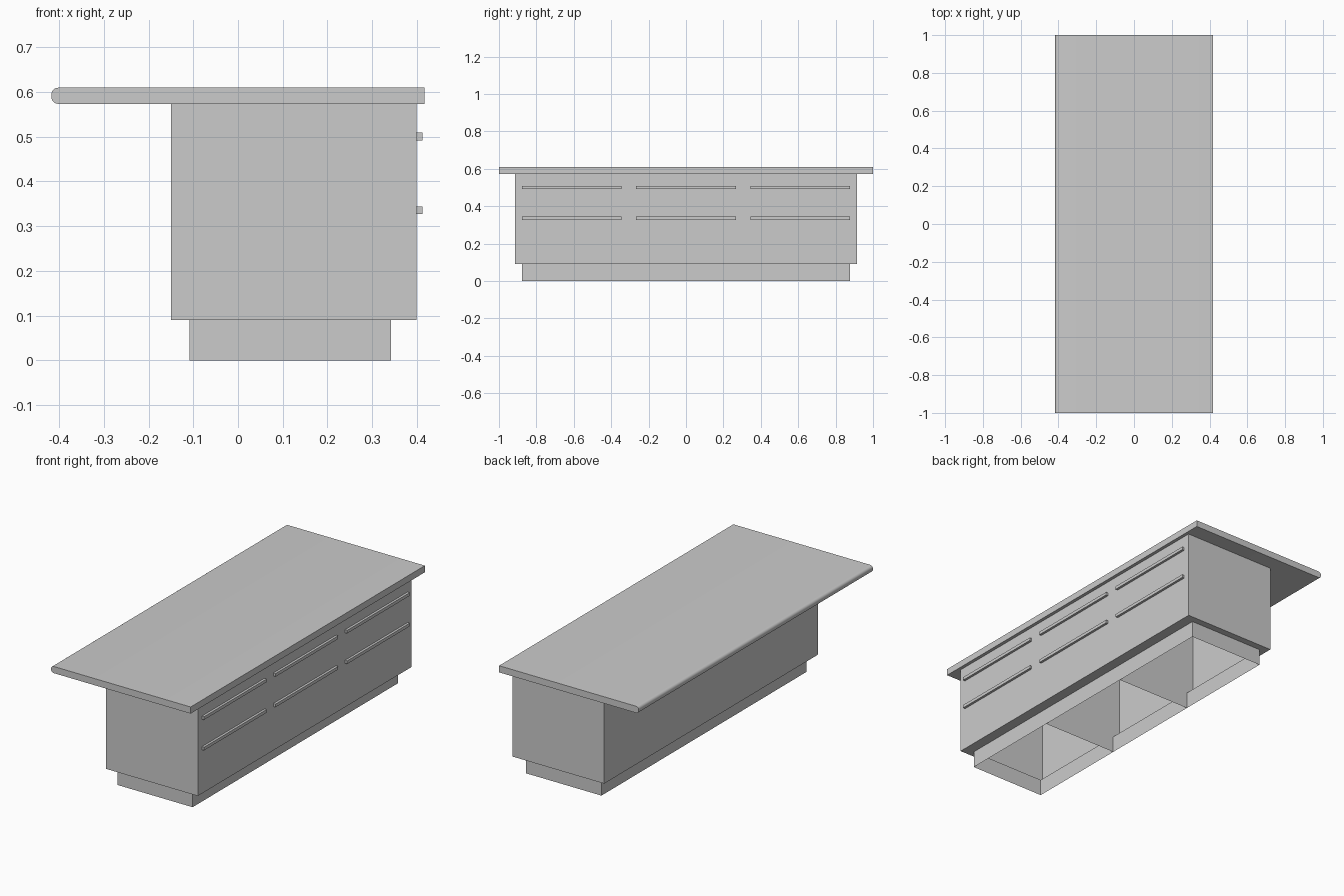
import bpy, bmesh, math

if "Cube" in bpy.data.objects:
    bpy.data.objects.remove(bpy.data.objects["Cube"])

Z_TOP, Z_CTR, Z_BODY = 0.609, 0.573, 0.09
BODY = (-0.15, 0.399, 0.913)      # x min, x max, half depth
PLINTH = (-0.108, 0.342, 0.876)


def finish(name, bm, fix_normals=False):
    if fix_normals:
        bmesh.ops.recalc_face_normals(bm, faces=bm.faces)
    me = bpy.data.meshes.new(name)
    bm.to_mesh(me)
    bm.free()
    ob = bpy.data.objects.new(name, me)
    bpy.context.collection.objects.link(ob)
    return ob


def ring(bm, size, z):
    x0, x1, y = size
    return [bm.verts.new(p) for p in ((x0, -y, z), (x1, -y, z), (x1, y, z), (x0, y, z))]


def shell(name, *levels):
    """Open sheet shell joining rectangular rings from bottom to top."""
    bm = bmesh.new()
    rings = [ring(bm, s, z) for s, z in levels]
    for a, b in zip(rings, rings[1:]):
        for i in range(4):
            j = (i + 1) % 4
            bm.faces.new((a[i], a[j], b[j], b[i]))
    return finish(name, bm)


def prism(name, profile, y0, y1):
    """Closed solid from an x-z profile extruded along y."""
    bm = bmesh.new()
    face = bm.faces.new([bm.verts.new((x, y0, z)) for x, z in profile])
    ext = bmesh.ops.extrude_face_region(bm, geom=[face])["geom"]
    verts = [g for g in ext if isinstance(g, bmesh.types.BMVert)]
    bmesh.ops.translate(bm, verts=verts, vec=(0, y1 - y0, 0))
    return finish(name, bm, True)


# Countertop with rounded overhang edge
R, X = 0.015, 0.417
profile = [(X, Z_CTR), (X, Z_TOP)]
for zc, start in ((Z_TOP - R, 90), (Z_CTR + R, 180)):
    for k in range(7):
        a = math.radians(start + 15 * k)
        profile.append((-X + R + R * math.cos(a), zc + R * math.sin(a)))
top = prism("countertop", profile, -1, 1)
bpy.context.view_layer.objects.active = top
top.select_set(True)
bpy.ops.object.shade_smooth_by_angle(angle=math.radians(30))

# Cabinet body with its underside ledge, and the open plinth
shell("cabinet_body", (PLINTH, Z_BODY), (BODY, Z_BODY), (BODY, Z_CTR))
shell("plinth", (PLINTH, 0), (PLINTH, Z_BODY))

# Inner dividers following the stepped cross-section
for name, y in (("front_divider", -0.295), ("back_divider", 0.295)):
    bm = bmesh.new()
    section = [(PLINTH[0], 0), (PLINTH[1], 0), (PLINTH[1], Z_BODY), (BODY[1], Z_BODY),
               (BODY[1], Z_CTR), (BODY[0], Z_CTR), (BODY[0], Z_BODY), (PLINTH[0], Z_BODY)]
    bm.faces.new([bm.verts.new((x, y, z)) for x, z in section])
    finish(name, bm)

# Drawer handles, two rows of three
for row, z in (("upper", 0.5), ("lower", 0.335)):
    for col, yc in (("front", -0.611), ("middle", 0), ("back", 0.611)):
        box = [(0.399, z - 0.0085), (0.412, z - 0.0085), (0.412, z + 0.0085), (0.399, z + 0.0085)]
        prism(f"{row}_{col}_handle", box, yc - 0.267, yc + 0.267)
